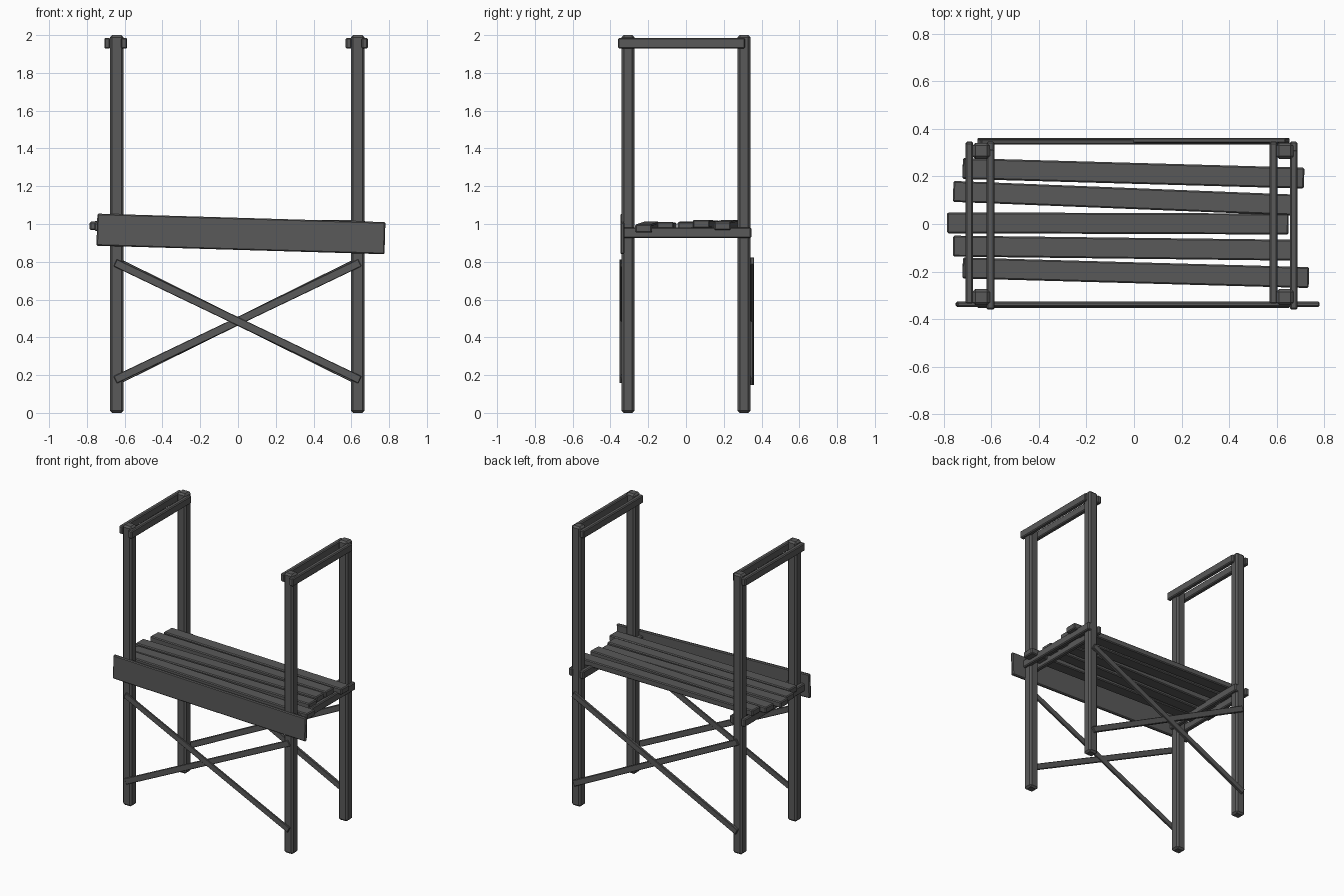
import bpy, math
from mathutils import Matrix, Vector

if "Cube" in bpy.data.objects:
    bpy.data.objects.remove(bpy.data.objects["Cube"])

mat = bpy.data.materials.new("dark grey wood")
mat.diffuse_color = (0.1, 0.1, 0.1, 1)
mat.use_nodes = True
mat.node_tree.nodes["Principled BSDF"].inputs["Base Color"].default_value = mat.diffuse_color


def beam(name, a, b, wy, wz, bevel=0.006, up=(0, 0, 1)):
    """Bevelled bar from a to b; wz is its size along 'up', wy across."""
    a, b = Vector(a), Vector(b)
    d = (b - a).normalized()
    side = Vector(up).cross(d).normalized()
    top = d.cross(side)
    bpy.ops.mesh.primitive_cube_add(size=1)
    ob = bpy.context.object
    ob.name = name
    rot = Matrix((d, side, top)).transposed().to_4x4()
    ob.data.transform(Matrix.Diagonal(((b - a).length, wy, wz, 1)))
    ob.matrix_world = Matrix.Translation((a + b) / 2) @ rot
    m = ob.modifiers.new("bevel", 'BEVEL')
    m.width = bevel
    m.segments = 1
    ob.data.materials.append(mat)
    return ob


# corner posts
for sx in (-1, 1):
    for y in (-0.307, 0.307):
        x = sx * 0.637 + (-0.005 if sx < 0 else -0.003)
        beam("corner_post", (x, y, 0), (x, y, 2), 0.068, 0.072, 0.012, (1, 0, 0))

# paired rails clamping the posts: at the top and under the seat
for x, y0, y1 in ((-0.692, -0.335, 0.342), (-0.603, -0.36, 0.315),
                  (0.586, -0.335, 0.342), (0.671, -0.36, 0.312)):
    beam("top_rail", (x, y0, 1.957), (x, y1, 1.957), 0.032, 0.056)
for x in (-0.692, -0.603, 0.586, 0.671):
    beam("seat_rail", (x, -0.335, 0.953), (x, 0.346, 0.953), 0.032, 0.056)

# uneven seat slats: left x, left y, right x, right y, z left, z right
for xl, yl, xr, yr, zl, zr in ((-0.72, 0.233, 0.715, 0.193, 1.0, 0.99),
                               (-0.76, 0.137, 0.67, 0.08, 0.995, 1.0),
                               (-0.785, 0.005, 0.65, 0.0, 0.99, 0.988),
                               (-0.76, -0.093, 0.67, -0.11, 0.985, 0.988),
                               (-0.72, -0.185, 0.735, -0.225, 0.99, 0.976)):
    beam("seat_slat", (xl, yl, zl), (xr, yr, zr), 0.088, 0.044)

# sloping front board
beam("front_board", (-0.747, -0.337, 0.97), (0.778, -0.337, 0.925), 0.022, 0.17)

# crossed braces, front and back
for name, y, h in (("front_brace", -0.343, 0.0), ("back_brace", 0.348, 0.01)):
    t = 0.014 if y < 0 else 0.02
    for s, dy in ((-1, -0.003), (1, 0.003)):
        beam(name, (-0.65, y + dy, 0.485 - s * 0.31 - h * s),
             (0.645, y + dy, 0.485 + s * 0.31 + h * s), t, 0.042, 0.003)
